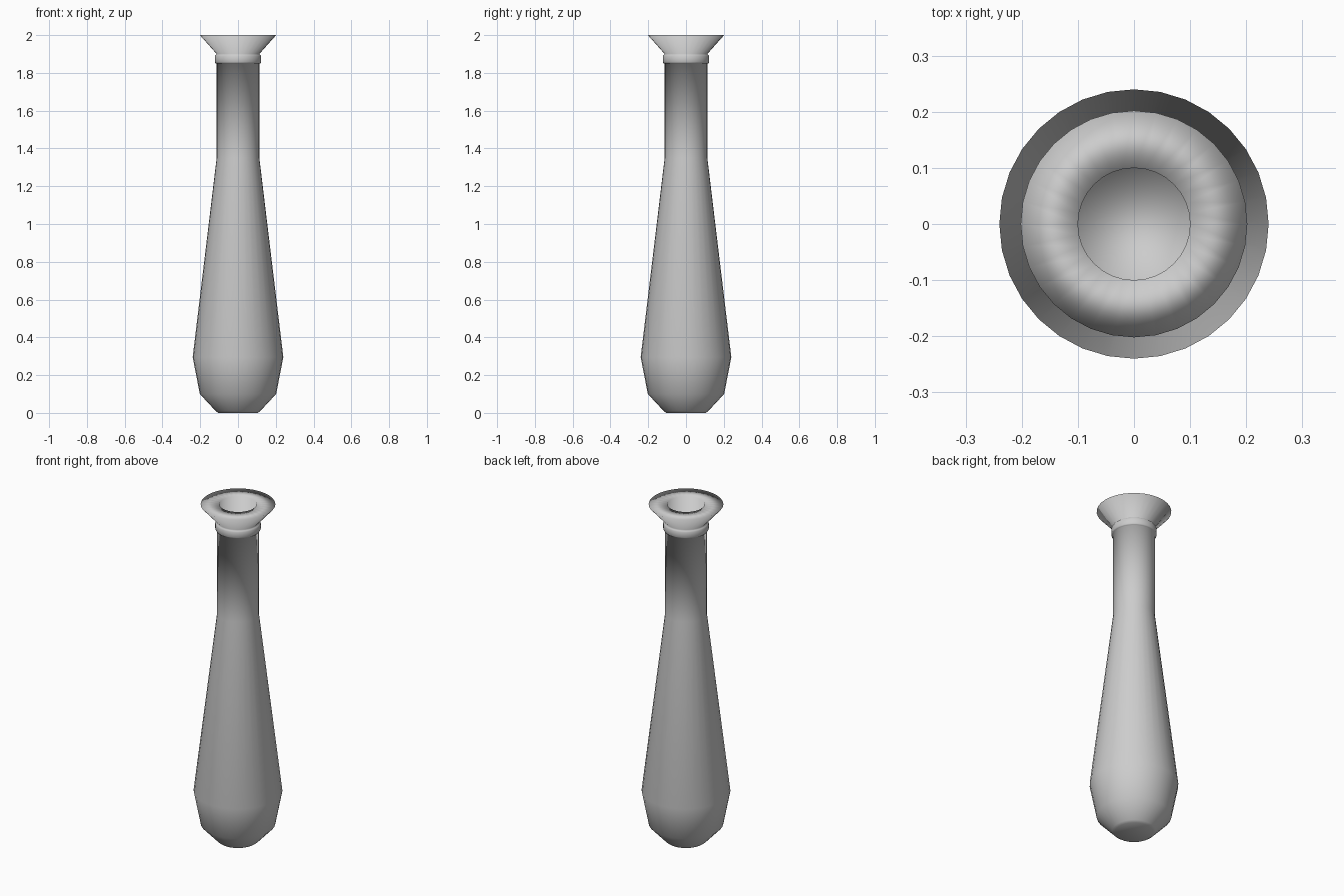
import bpy, bmesh, math

if "Cube" in bpy.data.objects:
    bpy.data.objects.remove(bpy.data.objects["Cube"])

SIDES = 32

clay = bpy.data.materials.new("light_grey_clay")
clay.diffuse_color = (0.604, 0.604, 0.604, 1)
clay.use_nodes = True
clay.node_tree.nodes["Principled BSDF"].inputs["Base Color"].default_value = clay.diffuse_color


def lathe(name, profile, mat):
    """Revolve (radius, height) points about z and cap both ends."""
    bm = bmesh.new()
    rings = []
    for r, z in profile:
        rings.append([bm.verts.new((r * math.cos(2 * math.pi * i / SIDES),
                                    r * math.sin(2 * math.pi * i / SIDES), z))
                      for i in range(SIDES)])
    for low, high in zip(rings, rings[1:]):
        for i in range(SIDES):
            j = (i + 1) % SIDES
            bm.faces.new((low[i], low[j], high[j], high[i]))
    bm.faces.new(rings[0][::-1])
    bm.faces.new(rings[-1])
    for f in bm.faces:
        f.smooth = True
    mesh = bpy.data.meshes.new(name)
    bm.to_mesh(mesh)
    bm.free()
    mesh.materials.append(mat)
    ob = bpy.data.objects.new(name, mesh)
    bpy.context.collection.objects.link(ob)
    return ob


profile = [
    # base and belly
    (0.105, 0.0), (0.118, 0.01), (0.202, 0.10), (0.24, 0.295),
    # long taper and straight neck
    (0.113, 1.35), (0.113, 1.85),
    # collar ring
    (0.119, 1.85), (0.123, 1.857), (0.123, 1.888), (0.119, 1.895),
    # flared lip with flat top
    (0.113, 1.90), (0.202, 2.0), (0.10, 2.0),
    # bore running down inside
    (0.10, 0.10),
]
lathe("vase", profile, clay)
